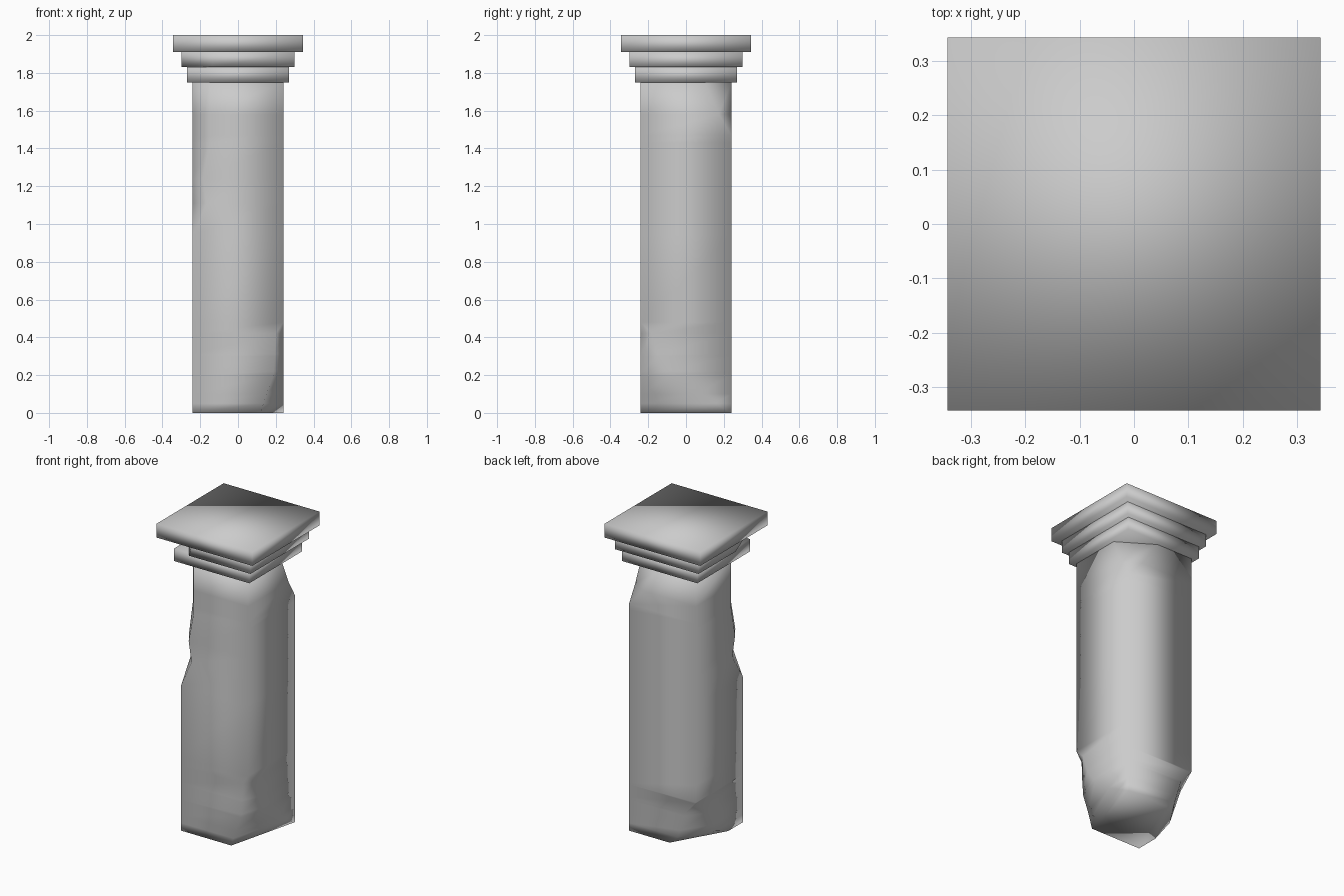
import bpy
import bmesh

if "Cube" in bpy.data.objects:
    bpy.data.objects.remove(bpy.data.objects["Cube"])


def chip_size(profile, z):
    """Corner cut (along x, along y) at height z, interpolated from (z, p, q) rows."""
    if z <= profile[0][0]:
        return profile[0][1:]
    for (z0, p0, q0), (z1, p1, q1) in zip(profile, profile[1:]):
        if z <= z1:
            t = (z - z0) / (z1 - z0)
            return p0 + (p1 - p0) * t, q0 + (q1 - q0) * t
    return profile[-1][1:]


def chipped_block(name, half, z0, z1, chips=None):
    """Square block lofted from rings; chips maps a corner's signs to its cut profile."""
    chips = chips or {}
    levels = sorted({z0, z1} | {row[0] for prof in chips.values() for row in prof})
    bm = bmesh.new()
    rings = []
    for z in levels:
        ring = []
        for sx, sy in ((-1, -1), (1, -1), (1, 1), (-1, 1)):
            p, q = chip_size(chips.get((sx, sy), [(z0, 0, 0)]), z)
            on_x_side = (sx * half, sy * (half - q), z)
            on_y_side = (sx * (half - p), sy * half, z)
            pair = (on_x_side, on_y_side) if sx * sy > 0 else (on_y_side, on_x_side)
            ring += [bm.verts.new(co) for co in pair]
        rings.append(ring)
    for a, b in zip(rings, rings[1:]):
        for i in range(8):
            j = (i + 1) % 8
            bm.faces.new((a[i], a[j], b[j], b[i]))
    bm.faces.new(rings[0][::-1])
    bm.faces.new(rings[-1])
    bmesh.ops.remove_doubles(bm, verts=bm.verts, dist=0.0005)
    bmesh.ops.recalc_face_normals(bm, faces=bm.faces)
    for f in bm.faces:
        f.smooth = True
    mesh = bpy.data.meshes.new(name)
    bm.to_mesh(mesh)
    bm.free()
    obj = bpy.data.objects.new(name, mesh)
    bpy.context.collection.objects.link(obj)
    return obj


# Shaft with a broken patch on each corner
chipped_block("shaft", 0.24, 0.0, 1.75, {
    (1, 1): [(1.47, 0, 0), (1.58, 0.10, 0.065), (1.75, 0.22, 0.14)],
    (1, -1): [(0, 0.12, 0.48), (0.1, 0.09, 0.30), (0.2, 0.052, 0.17),
              (0.3, 0.045, 0.10), (0.42, 0.04, 0.06), (0.48, 0, 0)],
    (-1, 1): [(0, 0.19, 0.33), (0.05, 0.13, 0.20), (0.22, 0.08, 0.10), (0.31, 0, 0)],
    (-1, -1): [(0.94, 0, 0), (1.11, 0.075, 0.11), (1.24, 0.055, 0.08),
               (1.43, 0.09, 0.12), (1.75, 0.09, 0.12)],
})

# Stepped capital, the middle step has a broken corner
chipped_block("capital_lower_step", 0.27, 1.75, 1.83)
chipped_block("capital_middle_step", 0.30, 1.83, 1.91,
              {(-1, -1): [(1.83, 0.16, 0.22), (1.91, 0.18, 0.09)]})
chipped_block("capital_top_slab", 0.343, 1.91, 2.0)
